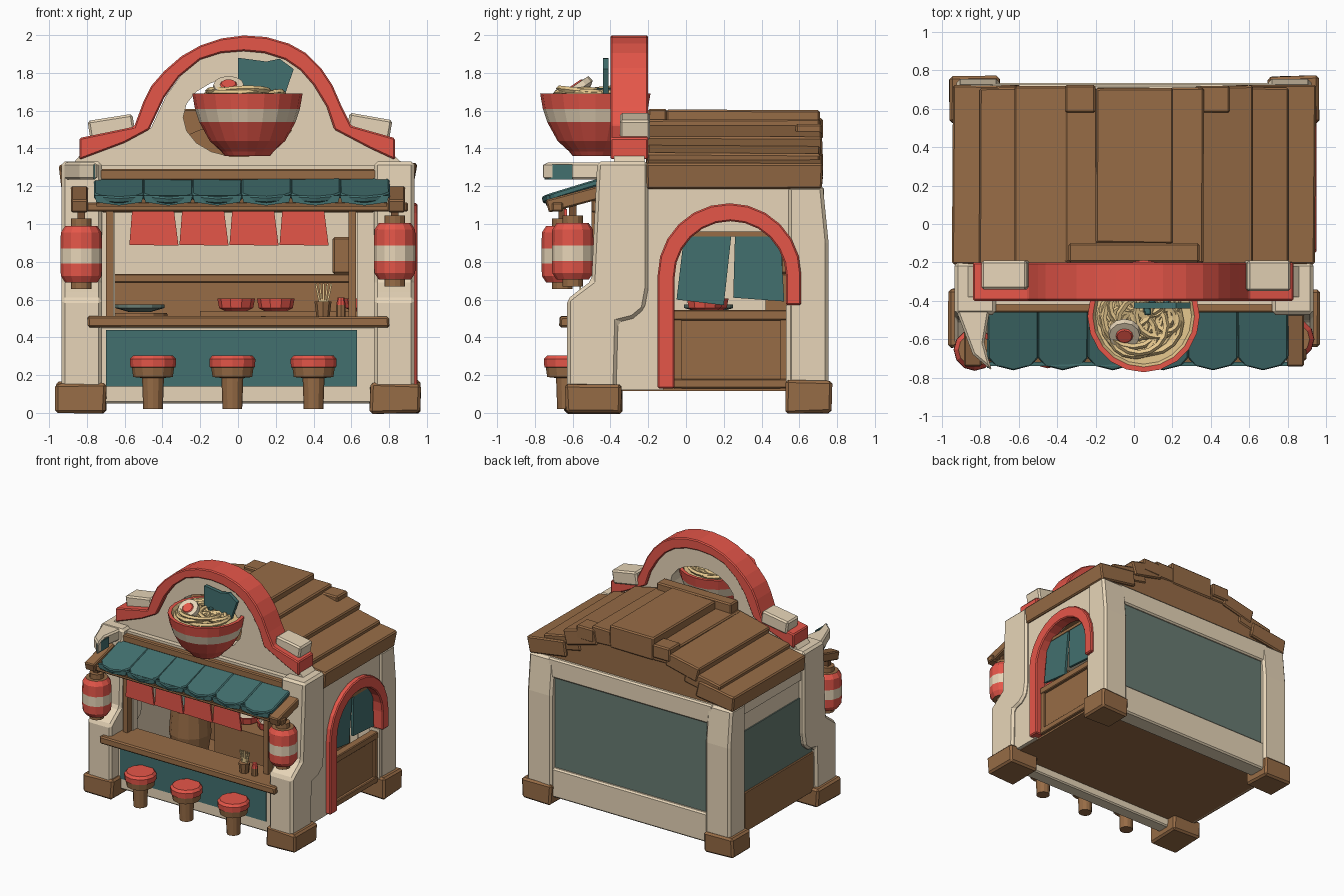
import bpy, bmesh, math, random
from mathutils import Vector, Matrix

if "Cube" in bpy.data.objects:
    bpy.data.objects.remove(bpy.data.objects["Cube"])
random.seed(4)

def mat(name, rgb):
    m = bpy.data.materials.new(name)
    m.diffuse_color = [((c / 255 + 0.055) / 1.055) ** 2.4 for c in rgb] + [1]
    m.use_nodes = True
    m.node_tree.nodes["Principled BSDF"].inputs["Base Color"].default_value = m.diffuse_color
    return m

CREAM = mat("cream plaster", (231, 213, 184))
WOOD = mat("brown wood", (151, 108, 70))
RED = mat("red paint", (229, 86, 73))
TEAL = mat("teal cloth", (66, 112, 111))
SLATE = mat("slate green", (104, 124, 115))
NOODLE = mat("noodle yellow", (230, 200, 142))
DARK = mat("dark wood", (118, 80, 51))

def finish(name, bm, mats, bevel=0):
    bmesh.ops.recalc_face_normals(bm, faces=bm.faces)
    if bevel:
        es = [e for e in bm.edges if len(e.link_faces) == 2 and e.calc_face_angle(0) > 0.6]
        bmesh.ops.bevel(bm, geom=es, offset=bevel, segments=1, affect='EDGES', clamp_overlap=True)
    me = bpy.data.meshes.new(name)
    bm.to_mesh(me)
    bm.free()
    for m in mats:
        me.materials.append(m)
    ob = bpy.data.objects.new(name, me)
    bpy.context.collection.objects.link(ob)
    return ob

def box(name, x, y, z, m, bevel=0.0, rot=None, wonk=0.0):
    bm = bmesh.new()
    bmesh.ops.create_cube(bm, size=1)
    for v in bm.verts:
        v.co = Vector((v.co.x * (x[1] - x[0]), v.co.y * (y[1] - y[0]), v.co.z * (z[1] - z[0])))
        v.co += Vector([random.uniform(-wonk, wonk) for _ in range(3)])
    if rot:
        bm.transform(rot)
    bm.transform(Matrix.Translation(((x[0] + x[1]) / 2, (y[0] + y[1]) / 2, (z[0] + z[1]) / 2)))
    return finish(name, bm, [m], bevel)

def prism(name, axis, pts, lo, hi, m, bevel=0.0, hole=None):
    put = {'x': lambda u, v, d: (d, u, v), 'y': lambda u, v, d: (u, d, v), 'z': lambda u, v, d: (u, v, d)}[axis]
    bm = bmesh.new()
    loops = [[bm.verts.new(put(u, v, lo)) for u, v in ring] for ring in ([pts, hole] if hole else [pts])]
    if hole:
        es = [bm.edges.new((l[i - 1], l[i])) for l in loops for i in range(len(l))]
        bmesh.ops.triangle_fill(bm, edges=es, use_beauty=True)
    else:
        bm.faces.new(loops[0])
    ext = bmesh.ops.extrude_face_region(bm, geom=bm.faces[:])
    step = Vector(put(0, 0, hi - lo))
    for g in ext["geom"]:
        if isinstance(g, bmesh.types.BMVert):
            g.co += step
    return finish(name, bm, [m], bevel)

def lathe(name, prof, loc, mats, bands, segs=12, rot=None):
    bm = bmesh.new()
    rings = [[bm.verts.new((r * math.cos(2 * math.pi * i / segs), r * math.sin(2 * math.pi * i / segs), z))
              for i in range(segs)] for r, z in prof]
    for k in range(len(rings) - 1):
        for i in range(segs):
            j = (i + 1) % segs
            bm.faces.new((rings[k][i], rings[k][j], rings[k + 1][j], rings[k + 1][i])).material_index = bands[k]
    bm.faces.new(rings[0]).material_index = bands[0]
    bm.faces.new(rings[-1]).material_index = bands[-1]
    if rot:
        bm.transform(rot)
    bm.transform(Matrix.Translation(loc))
    return finish(name, bm, mats)

def arc(cx, cz, r, n, a0=180, a1=0):
    return [(cx + r * math.cos(math.radians(a0 + (a1 - a0) * i / n)),
             cz + r * math.sin(math.radians(a0 + (a1 - a0) * i / n))) for i in range(n + 1)]

def ry(deg):
    return Matrix.Rotation(math.radians(deg), 4, 'Y')

# feet and corner pillars
pillar = [(-.63, .1), (-.63, .6), (-.58, .64), (-.5, .7), (-.47, 1.33), (-.2, 1.33), (-.2, .66),
          (-.22, .55), (-.28, .5), (-.36, .48), (-.37, .1)]
for s, side in ((-1, "left"), (1, "right")):
    def sx(a, b):
        return sorted((s * a, s * b))
    box(f"front_foot_{side}", sx(.70, .965), (-.64, -.34), (0, .155), WOOD, .015, wonk=.006)
    box(f"back_foot_{side}", sx(.70, .965), (.53, .77), (0, .17), WOOD, .015, wonk=.006)
    prism(f"front_pillar_{side}", 'x', pillar, *sx(.72, .935), CREAM, .018)
    prism(f"back_pillar_{side}", 'x', [(.54, .14), (.755, .14), (.755, .9), (.725, 1.2), (.54, 1.2)], *sx(.70, .925), CREAM, .018)
    box(f"side_top_band_{side}", sx(.80, .91), (-.3, .6), (1.1, 1.21), CREAM)

# floor, front wall, back wall
box("floor", (-.88, .88), (-.5, .7), (.115, .14), WOOD)
box("front_wall", (-.76, .76), (-.53, -.42), (.05, .46), CREAM, .01)
box("front_teal_panel", (-.70, .63), (-.538, -.529), (.14, .44), TEAL)
box("back_wall", (-.8, .8), (.6, .70), (.06, 1.21), CREAM)
box("back_sill", (-.75, .75), (.66, .735), (.06, .30), CREAM, .012)
box("back_header", (-.75, .75), (.66, .73), (1.04, 1.2), CREAM, .012)
box("back_panel", (-.72, .72), (.70, .709), (.29, 1.05), SLATE)

# right wall with arched door
prism("right_wall", 'x', [(-.4, .12), (-.12, .12)] + arc(.23, .72, .33, 12) + [(.56, .12), (.7, .12), (.7, 1.2), (-.4, 1.2)],
      .82, .91, CREAM)
prism("door_arch", 'x', [(-.15, .13)] + arc(.23, .73, .38, 12) + [(.61, .57), (.53, .57)] +
      arc(.235, .72, .295, 12, 0, 180) + [(-.06, .13)], .85, .95, RED, .008)
box("door_jamb", (.83, .92), (.53, .61), (.12, .57), CREAM)
box("door_panel", (.84, .88), (-.07, .54), (.13, .52), WOOD)
box("door_rail_top", (.84, .905), (-.07, .54), (.49, .545), WOOD, .006)
box("door_rail_bottom", (.84, .905), (-.07, .54), (.13, .18), WOOD, .006)
for i, y in enumerate((-.06, .5)):
    box(f"door_stile_{i}", (.84, .9), (y, y + .035), (.13, .52), WOOD)
prism("door_curtain_a", 'x', [(-.05, .60), (.2, .57), (.24, .94), (-.01, .94)], .855, .875, TEAL)
prism("door_curtain_b", 'x', [(.25, .61), (.52, .59), (.5, .95), (.26, .96)], .855, .875, TEAL)
box("door_curtain_rod", (.85, .88), (-.04, .51), (.935, .96), WOOD)

# left wall with panels
box("left_wall", (-.89, -.80), (-.4, .7), (.12, 1.2), CREAM)
box("left_panel", (-.899, -.89), (-.36, .54), (.44, .95), SLATE)
box("left_wood_base", (-.91, -.87), (-.37, .54), (.12, .45), WOOD, .006)

# roof: stepped gable with thick planks
prism("roof_core", 'y', [(-.9, 1.2), (.9, 1.2), (.9, 1.25), (.55, 1.35), (.2, 1.5), (-.2, 1.5), (-.55, 1.35), (-.9, 1.25)],
      -.21, .70, WOOD)
for s, side in ((-1, "left"), (1, "right")):
    for i, (a, b, zc, th, ang, ye) in enumerate(((.60, .94, 1.275, .13, 8, .72), (.48, .80, 1.345, .12, 12, .71),
                                                 (.32, .61, 1.435, .12, 13, .72))):
        xs = sorted((s * a, s * b))
        box(f"roof_plank_{side}_{i}", xs, (-.21, ye), (zc - th / 2, zc + th / 2), WOOD, .01, ry(s * ang), .006)
for i, (a, b, y0, z) in enumerate(((-.36, -.19, -.2, 1.535), (-.2, .2, -.1, 1.605), (.19, .36, -.2, 1.555))):
    box(f"roof_top_plank_{i}", (a, b), (y0, .71), (1.42, z), WOOD, .01, None, .005)
for i, (a, b, y0, y1, z0, z1) in enumerate(((-.36, -.2, .58, .725, 1.45, 1.56), (.34, .5, .58, .72, 1.42, 1.53),
                                            (-.34, .34, -.2, -.1, 1.48, 1.61))):
    box(f"roof_block_{i}", (a, b), (y0, y1), (z0, z1), WOOD, .01)

# sign facade with red arch and round opening
outer = [(-.84, 1.34), (-.84, 1.455), (-.55, 1.515), (-.5, 1.65), (-.46, 1.73), (-.39, 1.81), (-.3, 1.888), (-.2, 1.945),
         (-.09, 1.982), (.03, 1.998), (.15, 1.99), (.27, 1.955), (.36, 1.905), (.44, 1.825), (.5, 1.735), (.55, 1.62),
         (.6, 1.52), (.83, 1.455), (.83, 1.34)]
inner = [(.7, 1.40), (.51, 1.5), (.47, 1.62), (.4, 1.735), (.33, 1.815), (.25, 1.87), (.14, 1.905), (.03, 1.915), (-.09, 1.905),
         (-.2, 1.87), (-.31, 1.78), (-.39, 1.67), (-.47, 1.5), (-.6, 1.43)]
prism("sign_red_arch", 'y', outer + inner, -.4, -.2, RED, .008)
hole = [(.005 + .295 * math.cos(i * math.pi / 9), 1.565 + .21 * math.sin(i * math.pi / 9)) for i in range(18)]
prism("sign_wall", 'y', [(-.9, 1.29), (.9, 1.29), (.83, 1.36)] + [(x + .01, z + .01) for x, z in inner] + [(-.84, 1.36)],
      -.38, -.22, CREAM, 0, hole)
box("lintel", (-.8, .8), (-.42, -.2), (1.08, 1.31), CREAM)
box("sign_brick_left", (-.79, -.55), (-.34, -.19), (1.46, 1.565), CREAM, .012, ry(-9))
box("sign_brick_right", (.58, .81), (-.35, -.19), (1.46, 1.57), CREAM, .012, ry(10))

# noodle bowl sign
lathe("sign_bowl", [(.12, 1.36), (.14, 1.385), (.2, 1.44), (.255, 1.54), (.278, 1.61), (.292, 1.69), (.265, 1.69), (.25, 1.665)],
      (.05, -.48, 0), [RED, CREAM, NOODLE], [0, 0, 0, 1, 0, 0, 2], 20)
for i in range(24):
    a, d = random.uniform(0, 6.28), random.uniform(.03, .13)
    r = random.uniform(.05, .23 - d)
    bpy.ops.mesh.primitive_torus_add(major_segments=16, minor_segments=5, major_radius=r, minor_radius=.017,
                                     location=(.05 + d * math.cos(a), -.48 + d * math.sin(a), 1.67 + random.uniform(0, .025)),
                                     rotation=(random.uniform(-.15, .15), random.uniform(-.15, .15), 0))
    ob = bpy.context.object
    ob.name = f"noodle_{i}"
    ob.data.materials.append(NOODLE)
lathe("egg_half", [(.06, -.03), (.085, -.01), (.08, .022), (.045, .023), (.038, .03)], (-.05, -.57, 1.72),
      [CREAM, RED], [0, 0, 0, 1], 12, Matrix.Rotation(.6, 4, 'X'))
prism("seaweed_sheet", 'y', [(0, 1.66), (.24, 1.66), (.295, 1.82), (.22, 1.875), (.15, 1.86), (0, 1.88)], -.44, -.41, TEAL)
for i in range(5):
    x, y = random.uniform(.03, .18), random.uniform(-.5, -.4)
    box(f"onion_bit_{i}", (x, x + .035), (y, y + .035), (1.69, 1.72), TEAL, .005)

# awning with scalloped cloth panels
for i in range(6):
    x0 = -.76 + .26 * i
    ob = prism(f"awning_panel_{i}", 'z', [(-.003, 0), (.263, 0), (.262, -.29), (.225, -.335), (.13, -.36), (.035, -.335), (-.002, -.29)],
               -.018, .018, TEAL, .008)
    ob.rotation_euler = (math.radians(17), random.uniform(-.03, .03), 0)
    ob.location = (x0, -.415, 1.23)
    prism(f"awning_lip_{i}", 'y', [(x0, 1.15), (x0 + .26, 1.15), (x0 + .25, 1.115), (x0 + .13, 1.098), (x0 + .01, 1.115)],
          -.74, -.72, TEAL)
box("awning_underboard", (-.75, .79), (-.73, -.42), (1.135, 1.155), WOOD, 0, Matrix.Rotation(math.radians(16), 4, 'X'))
box("awning_top_beam", (-.76, .75), (-.46, -.36), (1.23, 1.29), WOOD, .008)
box("awning_front_beam", (-.86, .90), (-.71, -.65), (1.065, 1.115), WOOD, .008)
box("opening_top_beam", (-.72, .72), (-.5, -.42), (1.06, 1.13), WOOD, .008)
for s, side in ((-1, "left"), (1, "right")):
    box(f"awning_arm_{side}", (s * .84 - .045, s * .84 + .045), (-.74, -.42), (1.10, 1.17), WOOD, .008,
        Matrix.Rotation(math.radians(15), 4, 'X'))
prism("broken_plaster_spike", 'z', [(-.93, -.44), (-.75, -.44), (-.78, -.62), (-.74, -.765), (-.84, -.68)], 1.235, 1.325, CREAM, .012)
box("spike_cloth", (-.765, -.756), (-.75, -.6), (1.235, 1.315), TEAL)

# hanging banners
for i in range(4):
    x = -.56 + .265 * i
    prism(f"banner_{i}", 'y', [(x, 1.08), (x + .22, 1.08), (x + .245, .885), (x - .015, .89)], -.645, -.63, RED)

# counter and posts
box("counter_top", (-.8, .8), (-.67, -.38), (.45, .51), WOOD, .01, None, .004)
for i, x in enumerate((-.70, .585)):
    box(f"opening_post_{i}", (x, x + .04), (-.5, -.44), (.5, 1.08), WOOD)
for i, x in enumerate((-.77, .63)):
    box(f"opening_side_{i}", (x, x + .12), (-.44, -.38), (.5, 1.1), CREAM)

# interior shelves and tableware
box("back_cabinet", (-.8, .6), (.42, .6), (.12, .70), WOOD)
box("back_cabinet_top", (-.8, .6), (.39, .6), (.69, .735), WOOD, .006)
box("prep_table", (-.2, .78), (-.02, .24), (.12, .54), WOOD)
box("wall_box", (.5, .6), (.5, .6), (.735, .93), WOOD, .01)
for i, (x, y) in enumerate(((-.01, .13), (.2, .13), (.66, .1))):
    lathe(f"small_bowl_{i}", [(.05, .535), (.09, .555), (.1, .605), (.085, .605), (.07, .585)], (x, y, 0),
          [RED, CREAM], [0, 0, 0, 1], 10)
lathe("barrel", [(.13, .13), (.16, .33), (.145, .53), (.12, .53)], (-.52, .12, 0), [WOOD], [0, 0, 0], 12)
lathe("pan", [(.06, .53), (.13, .55), (.13, .57), (.1, .56)], (-.52, .12, .005), [SLATE], [0, 0, 0], 12)
lathe("chopstick_cup", [(.035, .51), (.045, .59), (.035, .59)], (.45, -.56, 0), [WOOD], [0, 0], 8)
for i in range(5):
    box(f"chopstick_{i}", (.42 + i * .014, .43 + i * .014), (-.565, -.555), (.56, .685), NOODLE, 0, ry(-12 + 6 * i))
lathe("spice_jar", [(.025, .51), (.025, .57), (.025, .571), (.018, .61)], (.545, -.56, 0), [WOOD, RED], [0, 1, 1], 8)

# stools
for i, x in enumerate((-.45, -.03, .40)):
    lathe(f"stool_{i}", [(.052, .02), (.058, .185), (.105, .19), (.112, .24), (.12, .242), (.122, .285), (.105, .305)],
          (x, -.63, 0), [WOOD, RED], [0, 0, 0, 0, 1, 1], 12)

# lanterns
for side, x, y, dz in (("left", -.83, -.655, -.01), ("right", .83, -.60, .005)):
    lathe(f"lantern_{side}", [(.055, .665), (.055, .70), (.085, .70), (.108, .735), (.11, .80), (.11, .88), (.108, .965),
                              (.085, 1.0), (.055, 1.0), (.055, 1.04)], (x, y, dz),
          [RED, CREAM, WOOD], [2, 2, 0, 0, 1, 0, 0, 2, 2], 12)
    box(f"lantern_hanger_{side}", (x - .02, x + .02), (y - .02, y + .02), (1.03, 1.12), DARK)
